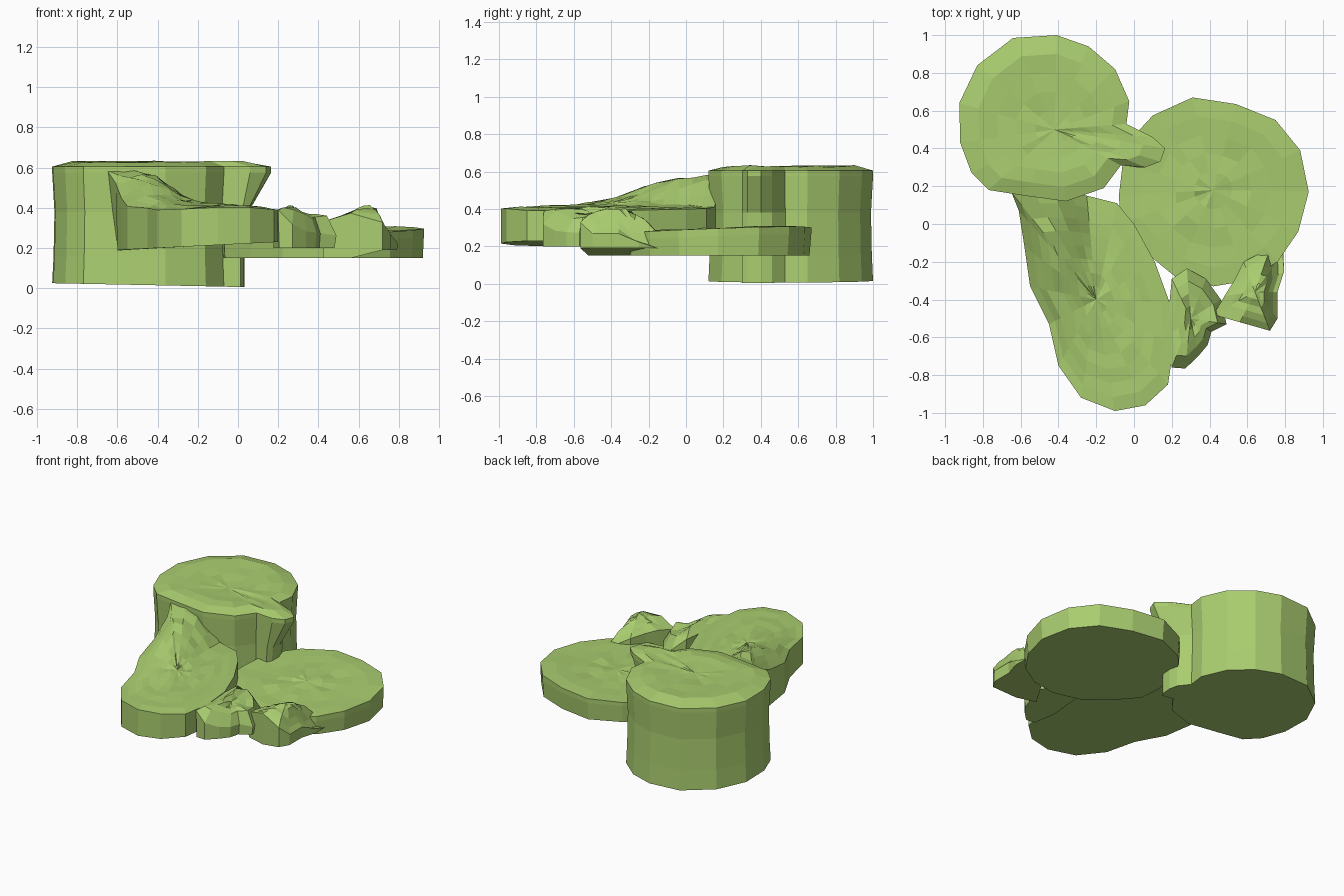
import bpy, bmesh, random

random.seed(4)
green = bpy.data.materials.new("leaf_green")
green.diffuse_color = (0.40, 0.61, 0.16, 1)


def interp(v, pts):
    """Piecewise linear lookup through (key, value) points in rising order."""
    if v <= pts[0][0]:
        return pts[0][1]
    for (a, za), (b, zb) in zip(pts, pts[1:]):
        if v <= b:
            return za + (zb - za) * (v - a) / (b - a)
    return pts[-1][1]


def slab(name, outline, centre, walls, top, rings=5, rough=0.006):
    """Faceted slab: wall rings stacked bottom-up, capped by a relief top."""
    bm = bmesh.new()
    cx, cy = centre
    n = len(outline)
    loops = [[bm.verts.new(w(x, y)) for x, y in outline] for w in walls]
    bm.faces.new(loops[0][::-1])
    for k in range(rings):
        t = 1 - k / rings
        loop = []
        for x, y in outline:
            px, py = cx + (x - cx) * t, cy + (y - cy) * t
            jit = random.uniform(-rough, rough) if k else 0
            loop.append(bm.verts.new((px, py, top(px, py, t) + jit)))
        loops.append(loop)
    for lo, hi in zip(loops, loops[1:]):
        for i in range(n):
            j = (i + 1) % n
            bm.faces.new((lo[i], lo[j], hi[j], hi[i]))
    tip = bm.verts.new((cx, cy, top(cx, cy, 0)))
    for i in range(n):
        bm.faces.new((loops[-1][i], loops[-1][(i + 1) % n], tip))
    bmesh.ops.recalc_face_normals(bm, faces=bm.faces)
    me = bpy.data.meshes.new(name)
    bm.to_mesh(me)
    bm.free()
    me.materials.append(green)
    ob = bpy.data.objects.new(name, me)
    bpy.context.collection.objects.link(ob)
    return ob


# Tall drum with a tapering spout on its right side
drum = [(-0.92, 0.43), (-0.86, 0.27), (-0.77, 0.18), (-0.58, 0.15), (-0.36, 0.12),
        (-0.16, 0.19), (-0.07, 0.31), (0.06, 0.30), (0.14, 0.33), (0.165, 0.40),
        (0.10, 0.46), (-0.04, 0.53), (-0.025, 0.65), (-0.10, 0.82), (-0.24, 0.94),
        (-0.41, 1.0), (-0.64, 0.985), (-0.83, 0.84), (-0.925, 0.64)]


def drum_wall(z, spout, waist):
    def wall(x, y):
        if x > 0:
            return (x * spout, y, z - 0.02 * (z < 0.1))
        return (-0.47 + (x + 0.47) * waist, 0.56 + (y - 0.56) * waist,
                z - 0.02 * (z < 0.1) * (x + 0.93))
    return wall


slab("drum", drum, (-0.42, 0.5),
     [drum_wall(0.025, 0.2, 1.0), drum_wall(0.16, 0.2, 0.985),
      drum_wall(0.38, 0.32, 0.975), drum_wall(0.575, 1.0, 1.0)],
     lambda x, y, t: interp(t, [(0, 0.617), (0.5, 0.625), (0.85, 0.63), (1, 0.605)]))

# Flat round disc
disc = [(0.31, 0.67), (0.54, 0.635), (0.75, 0.55), (0.88, 0.39), (0.925, 0.17),
        (0.87, -0.04), (0.76, -0.2), (0.60, -0.3), (0.42, -0.33), (0.22, -0.28),
        (0.06, -0.15), (-0.07, 0.0), (-0.08, 0.15), (-0.06, 0.32), (0.03, 0.50),
        (0.10, 0.575)]
slab("disc", disc, (0.42, 0.18),
     [lambda x, y: (0.42 + (x - 0.42) * 0.99, 0.18 + (y - 0.18) * 0.98, 0.15),
      lambda x, y: (x, y, 0.25 + 0.03 * y)],
     lambda x, y, t: 0.28 + 0.02 * (x - 0.4) + 0.035 * y + 0.01 * (1 - t), rough=0.007)

# Sloping lobe that climbs to a ridge against the drum
lobe = [(-0.65, 0.17), (-0.61, 0.07), (-0.58, -0.12), (-0.55, -0.33), (-0.45, -0.53),
        (-0.40, -0.75), (-0.28, -0.92), (-0.10, -0.99), (0.06, -0.96), (0.18, -0.85),
        (0.21, -0.65), (0.19, -0.42), (0.11, -0.2), (0.0, 0.0), (-0.09, 0.11),
        (-0.25, 0.15), (-0.33, 0.17), (-0.43, 0.18), (-0.54, 0.18)]
ridge = [(-1, 0.39), (-0.6, 0.41), (-0.4, 0.45), (-0.2, 0.52), (0, 0.565), (0.15, 0.59)]
left_rim = [(-0.5, 0.39), (-0.3, 0.41), (-0.1, 0.45), (0.05, 0.51), (0.15, 0.585)]
left_edge = [(-0.75, -0.40), (-0.33, -0.55), (0.07, -0.61), (0.17, -0.65)]


def lobe_top(x, y, t):
    e = interp(y, left_edge)
    return interp(x, [(e, interp(y, left_rim)), (e + 0.11, interp(y, ridge)),
                      (e + 0.19, interp(y, ridge)),
                      (e + 0.37, 0.41), (0.2, 0.39)]) + 0.012 * (1 - t)


slab("lobe", lobe, (-0.2, -0.4),
     [lambda x, y: (max(x, -0.60), y, 0.19 + 0.05 * (x + 0.6))],
     lobe_top, rings=8, rough=0.007)

# Rough broken pieces between the lobe and the disc
middle = [(0.17, -0.6), (0.20, -0.76), (0.27, -0.765), (0.34, -0.70), (0.39, -0.64),
          (0.41, -0.57), (0.49, -0.53), (0.46, -0.4), (0.38, -0.29), (0.28, -0.235),
          (0.20, -0.29)]
slab("middle_rubble", middle, (0.3, -0.5),
     [lambda x, y: (0.3 + (x - 0.3) * 0.95, y, 0.20)],
     lambda x, y, t: interp(x, [(0.18, 0.38), (0.25, 0.41), (0.33, 0.365), (0.5, 0.34)])
     - (0.08 if t > 0.9 and x > 0.24 else 0), rings=4, rough=0.014)

side = [(0.42, -0.48), (0.56, -0.52), (0.72, -0.565), (0.76, -0.50), (0.76, -0.36),
        (0.795, -0.25), (0.79, -0.15), (0.72, -0.13), (0.58, -0.2), (0.53, -0.3),
        (0.48, -0.38)]
slab("side_rubble", side, (0.64, -0.36),
     [lambda x, y: (0.64 + (x - 0.64) * 0.98, y, 0.15 + 0.04 * (x > 0.7))],
     lambda x, y, t: interp(x, [(0.42, 0.33), (0.53, 0.36), (0.64, 0.41), (0.68, 0.405),
                                (0.75, 0.27), (0.8, 0.26)])
     - 0.35 * max(0, y + 0.36), rings=5, rough=0.01)
